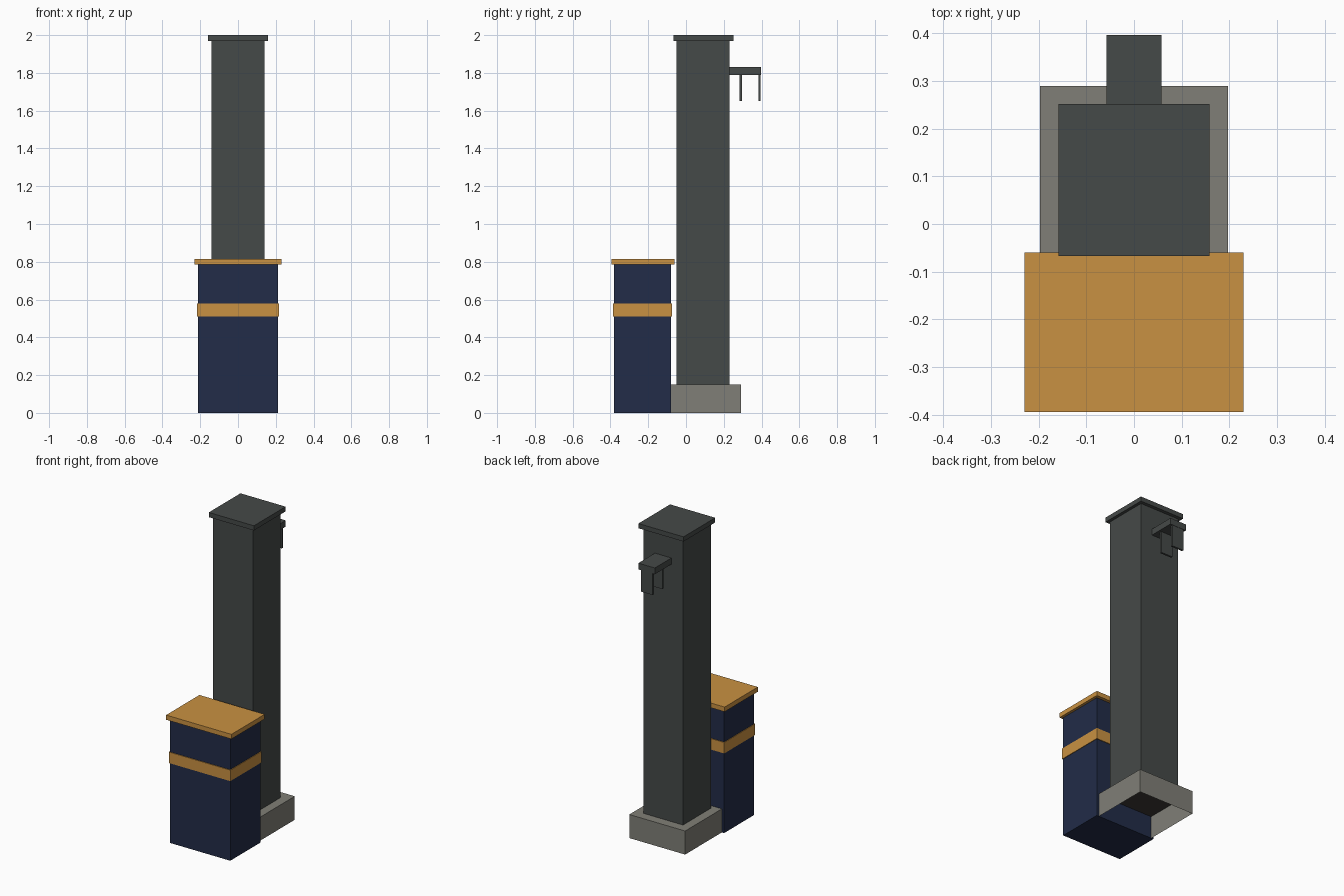
import bpy
import bmesh

cube = bpy.data.objects.get("Cube")
if cube:
    bpy.data.objects.remove(cube, do_unlink=True)


def material(name, rgb):
    m = bpy.data.materials.new(name)
    m.use_nodes = True
    color = (*rgb, 1)
    m.diffuse_color = color
    m.node_tree.nodes["Principled BSDF"].inputs["Base Color"].default_value = color
    return m


charcoal = material("charcoal", (0.060, 0.067, 0.065))
stone = material("stone_grey", (0.216, 0.212, 0.184))
navy = material("navy_blue", (0.016, 0.025, 0.065))
ochre = material("ochre", (0.584, 0.283, 0.054))
brown = material("dark_brown", (0.046, 0.041, 0.037))


def box(name, mat, half_width, y, z, open_bottom=False):
    """Box centred on x = 0, spanning the y and z ranges."""
    bm = bmesh.new()
    bmesh.ops.create_cube(bm, size=1)
    for v in bm.verts:
        v.co.x *= 2 * half_width
        v.co.y = y[1] if v.co.y > 0 else y[0]
        v.co.z = z[1] if v.co.z > 0 else z[0]
    if open_bottom:
        bm.normal_update()
        bottom = [f for f in bm.faces if f.normal.z < -0.5]
        bmesh.ops.delete(bm, geom=bottom, context='FACES')
    mesh = bpy.data.meshes.new(name)
    bm.to_mesh(mesh)
    bm.free()
    mesh.materials.append(mat)
    obj = bpy.data.objects.new(name, mesh)
    bpy.context.collection.objects.link(obj)
    return obj


# Hollow plinth with a dark ceiling
box("plinth", stone, 0.197, (-0.105, 0.29), (0, 0.15), open_bottom=True)
box("plinth_ceiling", brown, 0.196, (-0.104, 0.289), (0.143, 0.149))

# Column and its cap
box("column", charcoal, 0.14, (-0.05, 0.23), (0.15, 1.97))
box("column_cap", charcoal, 0.159, (-0.067, 0.252), (1.97, 2.0))

# Rear bracket with two hanging plates
box("bracket_arm", charcoal, 0.058, (0.23, 0.397), (1.79, 1.83))
for name, y in (("inner_plate", 0.29), ("outer_plate", 0.389)):
    box(name, charcoal, 0.041, (y - 0.006, y + 0.006), (1.652, 1.79))

# Front cabinet with band and lid
box("cabinet", navy, 0.213, (-0.382, -0.08), (0, 0.785))
box("cabinet_band", ochre, 0.217, (-0.387, -0.075), (0.51, 0.58))
box("cabinet_lid", ochre, 0.23, (-0.395, -0.06), (0.785, 0.815))
